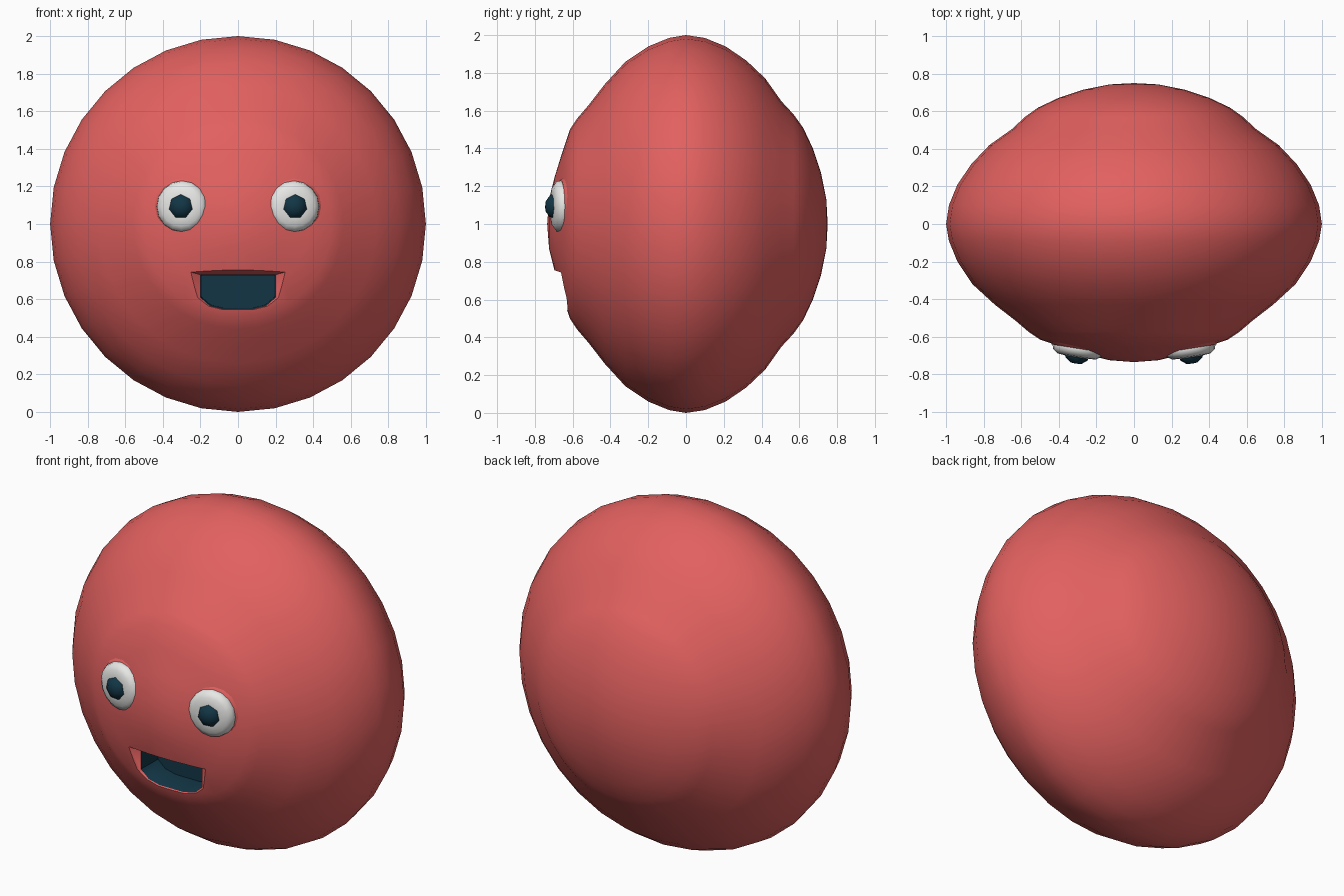
import bpy, bmesh, math
from mathutils import Matrix, Vector

if "Cube" in bpy.data.objects:
    bpy.data.objects.remove(bpy.data.objects["Cube"])


def material(name, rgb):
    m = bpy.data.materials.new(name)
    m.diffuse_color = (*rgb, 1)
    m.use_nodes = True
    m.node_tree.nodes["Principled BSDF"].inputs["Base Color"].default_value = m.diffuse_color
    return m


RED = material("coral red", (0.76, 0.119, 0.115))
WHITE = material("eye white", (0.82, 0.82, 0.81))
TEAL = material("dark teal", (0.006, 0.036, 0.06))


def finish(bm, name, mats, angle=60):
    bmesh.ops.recalc_face_normals(bm, faces=bm.faces)
    me = bpy.data.meshes.new(name)
    bm.to_mesh(me)
    bm.free()
    ob = bpy.data.objects.new(name, me)
    bpy.context.collection.objects.link(ob)
    for m in mats:
        me.materials.append(m)
    smooth(ob, angle)
    return ob


def smooth(ob, angle):
    bpy.ops.object.select_all(action='DESELECT')
    ob.select_set(True)
    bpy.context.view_layer.objects.active = ob
    bpy.ops.object.shade_smooth_by_angle(angle=math.radians(angle))


def revolve(name, profile, mat, segs, place=Matrix(), angle=60):
    """Spin (radius, y) points around the y axis; radius 0 makes a pole."""
    bm = bmesh.new()
    rings = []
    for r, y in profile:
        n = 1 if r == 0 else segs
        rings.append([bm.verts.new(place @ Vector((r * math.sin(2 * math.pi * i / segs), y,
                      r * math.cos(2 * math.pi * i / segs)))) for i in range(n)])
    for a, b in zip(rings, rings[1:]):
        for i in range(segs):
            j = (i + 1) % segs
            quad = [a[i % len(a)], a[j % len(a)], b[j % len(b)], b[i % len(b)]]
            bm.faces.new(list(dict.fromkeys(quad)))
    return finish(bm, name, [mat], angle)


# Body: wide flattened ball with slightly domed front and back
body_profile = [(0, -0.735), (0.13, -0.725), (0.25, -0.695), (0.38, -0.655), (0.50, -0.615),
                (0.56, -0.575), (0.63, -0.515), (0.74, -0.43), (0.86, -0.32), (0.94, -0.2),
                (0.985, -0.09), (1.0, 0), (0.985, 0.1), (0.94, 0.21), (0.865, 0.32),
                (0.77, 0.42), (0.65, 0.505), (0.58, 0.57), (0.51, 0.62), (0.40, 0.672),
                (0.27, 0.715), (0.13, 0.743), (0, 0.75)]
body = revolve("body", body_profile, RED, 32, Matrix.Translation((0, 0, 1)))

# Mouth cutter: flared red lips leading into a teal cavity
outline = [(-0.2, 0.73), (0.2, 0.73), (0.2, 0.61), (0.15, 0.565), (0.08, 0.548),
           (-0.08, 0.548), (-0.15, 0.565), (-0.2, 0.61)]
bm = bmesh.new()
loops = []
for y, sx, sz in ((-0.8, 2.1, 1.75), (-0.62, 1, 1), (-0.47, 0.97, 0.95)):
    loops.append([bm.verts.new((x * sx, y, 0.65 + (z - 0.65) * sz)) for x, z in outline])
for k in range(2):
    for i in range(len(outline)):
        j = (i + 1) % len(outline)
        f = bm.faces.new((loops[k][i], loops[k][j], loops[k + 1][j], loops[k + 1][i]))
        f.material_index = k
bm.faces.new(loops[0])
bm.faces.new(loops[2]).material_index = 1
cutter = finish(bm, "mouth_cutter", [RED, TEAL])
cutter.hide_render = True

body.data.materials.append(TEAL)
cut = body.modifiers.new("mouth", 'BOOLEAN')
cut.operation = 'DIFFERENCE'
cut.solver = 'EXACT'
cut.material_mode = 'INDEX'
cut.object = cutter
bpy.context.view_layer.objects.active = body
bpy.ops.object.modifier_apply(modifier="mouth")
bpy.data.objects.remove(cutter)
smooth(body, 35)

# Eyes: red socket, white disc and pupil, tilted with the face
for side, s in (("left", -1), ("right", 1)):
    place = Matrix.Translation((0.297 * s, -0.66, 1.093)) @ Matrix.Rotation(math.radians(9 * s), 4, 'Z')
    revolve(side + "_eye_socket", [(0, 0.06), (0.175, 0.05), (0.143, -0.003), (0, -0.003)],
            RED, 16, place)
    revolve(side + "_eye", [(0, 0.03), (0.125, 0.03), (0.138, 0.0), (0.132, -0.025),
                            (0.105, -0.045), (0.06, -0.05), (0, -0.05)], WHITE, 16, place)
    revolve(side + "_pupil", [(0, -0.03), (0.066, -0.045), (0.06, -0.06), (0.03, -0.082), (0, -0.084)],
            TEAL, 7, place, 40)
